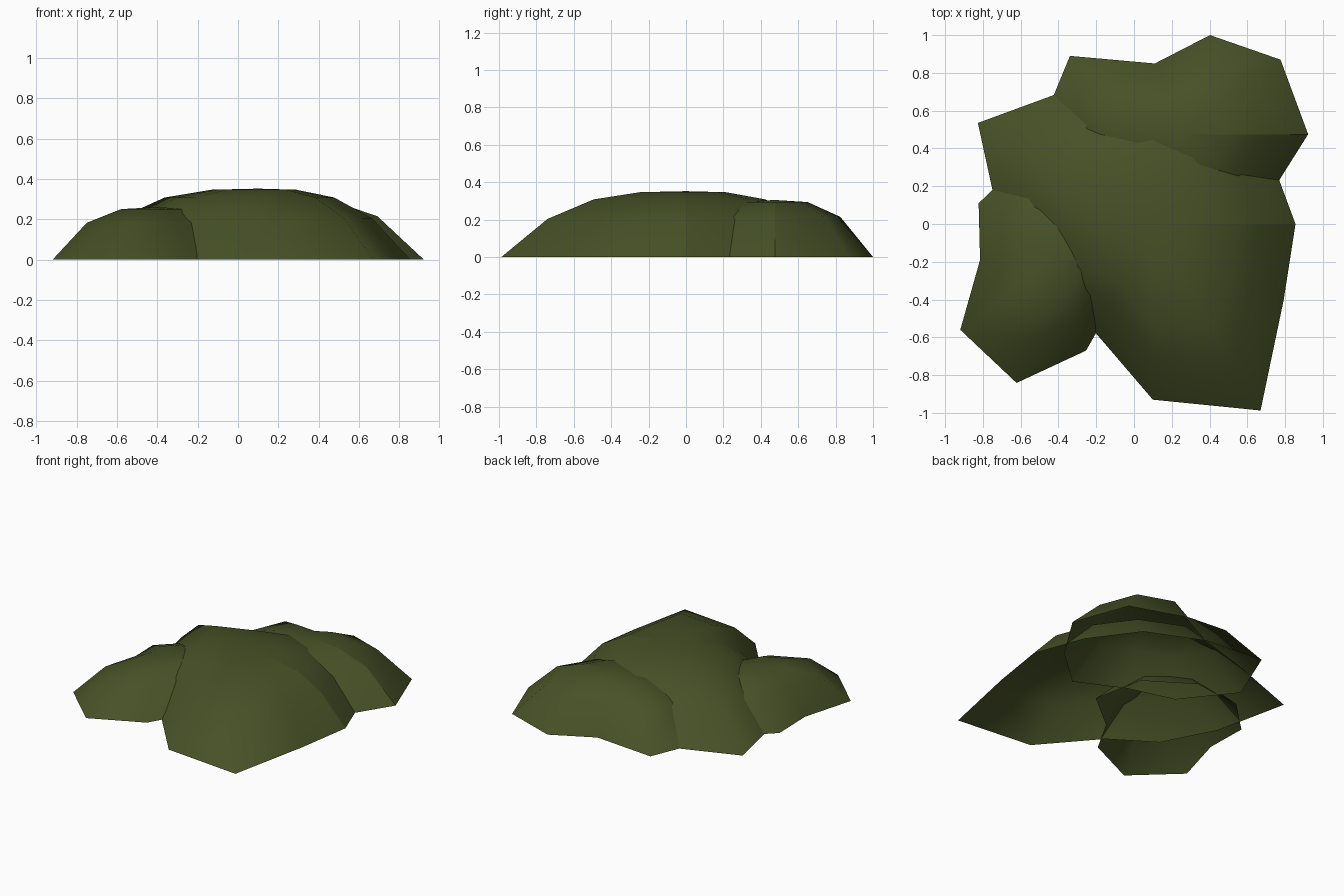
import bpy, bmesh, math

if "Cube" in bpy.data.objects:
    bpy.data.objects.remove(bpy.data.objects["Cube"])

moss = bpy.data.materials.new("moss_green")
moss.diffuse_color = (0.063, 0.082, 0.020, 1)
moss.use_nodes = True
moss.node_tree.nodes["Principled BSDF"].inputs["Base Color"].default_value = moss.diffuse_color


def mound(name, cx, cy, height, rings, radii):
    """Open smooth dome: irregular rim at ground level, rings shrinking to the apex."""
    n = len(radii)
    bm = bmesh.new()
    grid = []
    for k in range(rings):
        t = 1 - k / rings
        z = height * (1 - t ** 3)
        row = []
        for i in range(n + 1):  # last column repeats the first, leaving a shading seam
            a = 2 * math.pi * i / n
            r = radii[i % n] * t
            row.append(bm.verts.new((cx + r * math.cos(a), cy + r * math.sin(a), z)))
        grid.append(row)
    apex = bm.verts.new((cx, cy, height))
    for lo, hi in zip(grid, grid[1:]):
        for i in range(n):
            bm.faces.new((lo[i], lo[i + 1], hi[i + 1], hi[i]))
    for i in range(n):
        bm.faces.new((grid[-1][i], grid[-1][i + 1], apex))
    for f in bm.faces:
        f.smooth = True
    me = bpy.data.meshes.new(name)
    bm.to_mesh(me)
    bm.free()
    me.materials.append(moss)
    ob = bpy.data.objects.new(name, me)
    bpy.context.collection.objects.link(ob)
    return ob


# Large central mound
mound("main_mound", 0.10, 0.0, 0.352, 4,
      [0.755, 0.718, 0.78, 0.85, 0.834, 1.07, 0.81, 0.72, 0.642, 0.93, 1.14, 0.80])
# Mound at the back right
mound("back_mound", 0.232, 0.475, 0.305, 3,
      [0.69, 0.672, 0.552, 0.394, 0.706, 0.742, 0.583, 0.456, 0.625, 0.585])
# Small mound at the front left
mound("front_left_mound", -0.41, -0.19, 0.26, 3,
      [0.576, 0.62, 0.60, 0.56, 0.51, 0.405, 0.63, 0.685, 0.505, 0.375])
